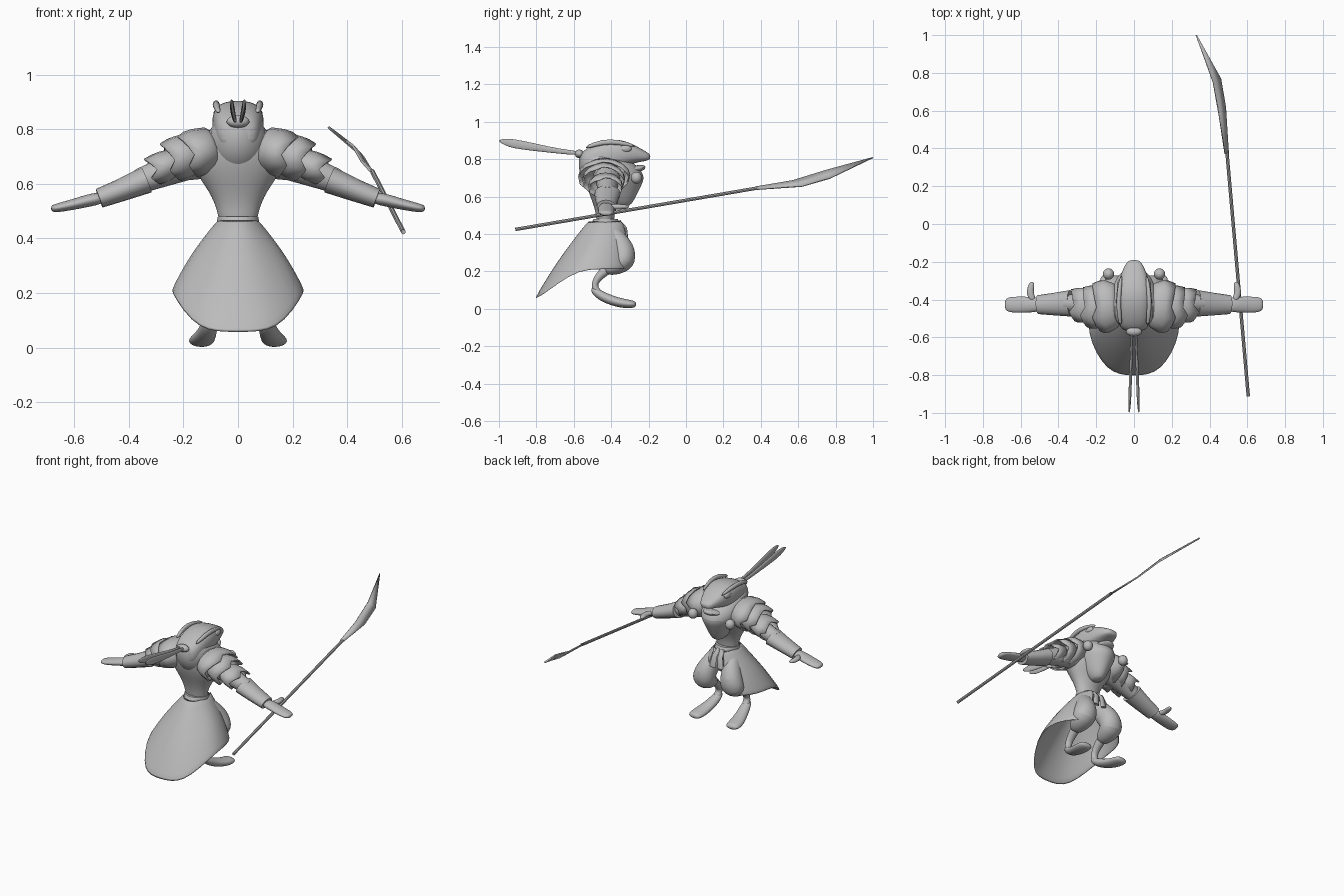
import bpy, bmesh
from math import sin, cos, pi
from mathutils import Vector

default_cube = bpy.data.objects.get("Cube")
if default_cube:
    bpy.data.objects.remove(default_cube)

GREY = (0.5, 0.5, 0.5, 1)
grey = bpy.data.materials.new("plain grey")
grey.use_nodes = True
grey.diffuse_color = GREY
grey.node_tree.nodes["Principled BSDF"].inputs["Base Color"].default_value = GREY

X, Y, Z = Vector((1, 0, 0)), Vector((0, 1, 0)), Vector((0, 0, 1))


def finish(name, bm, mirror=False, smooth=0, thick=0, angle=40):
    """Turn a bmesh into a shaded object with the usual modifiers."""
    bmesh.ops.recalc_face_normals(bm, faces=bm.faces)
    mesh = bpy.data.meshes.new(name)
    bm.to_mesh(mesh)
    bm.free()
    mesh.materials.append(grey)
    obj = bpy.data.objects.new(name, mesh)
    bpy.context.collection.objects.link(obj)
    if mirror:
        obj.modifiers.new("mirror", "MIRROR").merge_threshold = 0.001
    if thick:
        solid = obj.modifiers.new("thickness", "SOLIDIFY")
        solid.thickness = thick
        solid.offset = 0
    if smooth:
        obj.modifiers.new("smooth", "SUBSURF").levels = smooth
        obj.modifiers["smooth"].render_levels = smooth
    bpy.ops.object.select_all(action="DESELECT")
    obj.select_set(True)
    bpy.context.view_layer.objects.active = obj
    bpy.ops.object.shade_smooth_by_angle(angle=angle * pi / 180)
    return obj


def loft(name, sections, up=Z, axis=None, sides=16, caps=True, power=1, points=0, **kw):
    """Skin elliptical sections (centre, side radius, up radius) along a path.
    power below one squares the section; points pulls the last rim into a zigzag."""
    bm = bmesh.new()
    centres = [Vector(s[0]) for s in sections]
    rings = []
    last = len(sections) - 1
    for i, (_, a, b) in enumerate(sections):
        t = axis or (centres[min(i + 1, last)] - centres[max(i - 1, 0)]).normalized()
        side = t.cross(up).normalized()
        over = side.cross(t)
        ring = []
        for k in range(sides):
            c, s = cos(2 * pi * k / sides), sin(2 * pi * k / sides)
            c = abs(c) ** power * (1 if c > 0 else -1)
            s = abs(s) ** power * (1 if s > 0 else -1)
            pull = points * (k % 4 - 2) if i == last else 0
            ring.append(bm.verts.new(centres[i] + side * a * c + over * b * s + t * pull))
        rings.append(ring)
    for low, high in zip(rings, rings[1:]):
        for k in range(sides):
            j = (k + 1) % sides
            bm.faces.new((low[k], low[j], high[j], high[k]))
    if caps:
        bm.faces.new(rings[0])
        bm.faces.new(rings[-1])
    return finish(name, bm, **kw)


def stack(name, rows, **kw):
    """Upright body from rows of (height, half width, back, front)."""
    sections = [((0, (back + front) / 2, z), w, (front - back) / 2) for z, w, back, front in rows]
    return loft(name, sections, up=Y, axis=Z, **kw)


def lengthwise(name, rows, **kw):
    """Level body from rows of (y, half width, bottom, top)."""
    sections = [((0, y, (low + top) / 2), w, (top - low) / 2) for y, w, low, top in rows]
    return loft(name, sections, up=Z, axis=Y, **kw)


def ball(name, centre, size, **kw):
    bm = bmesh.new()
    bmesh.ops.create_uvsphere(bm, u_segments=16, v_segments=10, radius=1)
    for v in bm.verts:
        v.co = Vector(centre) + Vector([p * q for p, q in zip(v.co, size)])
    return finish(name, bm, **kw)


# Torso
stack("torso", [(.44, .07, -.48, -.38), (.5, .075, -.48, -.385), (.57, .105, -.5, -.36),
                (.64, .16, -.53, -.32), (.72, .18, -.55, -.3), (.79, .14, -.54, -.33),
                (.81, .07, -.5, -.4)], smooth=2)

# Cowl wrapped round the neck, with a long bib in front
stack("cowl", [(.835, .07, -.56, -.4), (.81, .1, -.575, -.32), (.76, .125, -.58, -.25),
               (.705, .125, -.565, -.215), (.66, .1, -.53, -.235), (.6, .07, -.46, -.265),
               (.54, .03, -.38, -.3)], smooth=2)

# Head, jaw and eyes
lengthwise("head", [(-.57, .05, .74, .82), (-.54, .082, .72, .855), (-.47, .094, .72, .892),
                    (-.39, .098, .74, .91), (-.32, .088, .765, .897), (-.26, .068, .782, .868),
                    (-.21, .045, .79, .838), (-.19, .025, .8, .825)], power=.75, smooth=2)
lengthwise("lower_jaw", [(-.45, .085, .7, .76), (-.34, .082, .71, .762), (-.26, .06, .725, .768),
                         (-.215, .03, .745, .77)], smooth=2)
ball("eye", (.074, -.325, .855), (.016, .034, .02), mirror=True)
loft("brow_ridge", [((.07, -.54, .86), .01, .01), ((.082, -.45, .893), .013, .015),
                    ((.08, -.36, .892), .012, .014), ((.066, -.27, .868), .008, .008)],
     smooth=1, mirror=True)

# Knot and two long plumes at the back of the head
ball("plume_knot", (0, -.57, .828), (.042, .025, .023))
loft("plume", [((.01, -.56, .83), .007, .012), ((.014, -.68, .842), .007, .013),
               ((.018, -.8, .862), .008, .02), ((.022, -.92, .882), .008, .026),
               ((.024, -.97, .893), .006, .018), ((.026, -1, .898), .003, .004)],
     smooth=1, mirror=True)

# Arms, cuffs, hands and thumbs
loft("upper_arm", [((.1, -.42, .7), .08, .08), ((.2, -.42, .67), .06, .06),
                   ((.36, -.42, .61), .045, .045)], mirror=True)
loft("cuff", [((.335, -.42, .615), .07, .05), ((.42, -.424, .58), .06, .042),
              ((.508, -.427, .547), .05, .036)], mirror=True)
loft("hand", [((.49, -.427, .55), .035, .022), ((.54, -.427, .541), .042, .024),
              ((.6, -.427, .525), .044, .02), ((.66, -.427, .512), .042, .017),
              ((.685, -.427, .508), .028, .012)], smooth=2, mirror=True)
loft("thumb", [((.53, -.41, .545), .016, .015), ((.552, -.37, .545), .02, .015),
               ((.545, -.33, .545), .018, .013), ((.538, -.305, .545), .01, .008)],
     smooth=2, mirror=True)

# Three overlapping layers of shoulder cape, largest nearest the neck
for label, start, end, wide, tall in (("inner", (.07, -.43, .74), (.19, -.44, .7), .135, .085),
                                      ("middle", (.13, -.44, .725), (.25, -.44, .68), .11, .078),
                                      ("outer", (.2, -.43, .69), (.315, -.43, .645), .088, .054)):
    a, b = Vector(start), Vector(end)
    loft("shoulder_cape_" + label,
         [(a, wide * .45, tall * .5), (a.lerp(b, .25), wide * .85, tall * .9),
          (a.lerp(b, .6), wide, tall), (b, wide, tall)],
         caps=False, thick=.008, points=.01, mirror=True)
ball("cape_toggle", (.135, -.265, .7), (.03, .03, .032), mirror=True)

# Sash with hanging ends
stack("sash", [(.445, .072, -.5, -.36), (.46, .078, -.505, -.355), (.48, .074, -.495, -.365)])
loft("sash_end", [((.012, -.36, .465), .012, .016), ((.02, -.325, .43), .01, .018),
                  ((.028, -.315, .36), .008, .022)], up=X, sides=8, mirror=True)

# Open skirt: rows run from the waist to a hem that dips to a tail behind
HEM = [(0, -.805, .055), (.075, -.8, .056), (.14, -.77, .07), (.2, -.69, .13), (.245, -.575, .205),
       (.24, -.46, .21), (.205, -.37, .21), (.14, -.315, .21), (.075, -.305, .215)]
ROWS = 6
bm = bmesh.new()
grid = []
for i, hem in enumerate(HEM):
    phi = i / (len(HEM) - 1) * 2.7
    out = Vector((sin(phi), -cos(phi), 0))
    waist = Vector((.07 * out.x, -.425 + .095 * out.y, .468))
    grid.append([bm.verts.new(waist.lerp(Vector(hem), r / ROWS) + out * .014 * sin(pi * r / ROWS))
                 for r in range(ROWS + 1)])
for left, right in zip(grid, grid[1:]):
    for r in range(ROWS):
        bm.faces.new((left[r], right[r], right[r + 1], left[r + 1]))
finish("skirt", bm, mirror=True, smooth=1, thick=.008, angle=60)

# Baggy trousers, shins and feet
loft("trouser_leg", [((.05, -.43, .43), .05, .04), ((.07, -.375, .37), .06, .055),
                     ((.095, -.335, .3), .075, .07), ((.105, -.33, .255), .07, .075),
                     ((.105, -.38, .225), .05, .062), ((.1, -.44, .205), .028, .035)],
     up=X, smooth=2, mirror=True)
loft("shin", [((.1, -.4, .225), .03, .033), ((.1, -.455, .185), .025, .027),
              ((.1, -.485, .145), .019, .022), ((.102, -.49, .11), .019, .022),
              ((.105, -.46, .075), .022, .026)], up=X, smooth=2, mirror=True)
loft("foot", [((.1, -.505, .11), .012, .018), ((.105, -.475, .082), .025, .032),
              ((.115, -.42, .052), .027, .037), ((.13, -.35, .03), .026, .046),
              ((.136, -.295, .024), .023, .047), ((.138, -.265, .023), .014, .034)],
     up=X, smooth=2, mirror=True)

# Polearm held in the left hand
loft("spear_shaft", [((.605, -.912, .424), .009, .009), ((.492, .38, .645), .009, .009)], sides=8)
bm = bmesh.new()
outline = [(.482, .37, .65), (.452, .57, .684), (.42, .75, .74), (.33, 1, .808),
           (.458, .77, .698), (.484, .62, .655), (.5, .37, .638)]
verts = [bm.verts.new(p) for p in outline]
for k in range(3):
    if k < 2:
        bm.faces.new((verts[k], verts[k + 1], verts[5 - k], verts[6 - k]))
    else:
        bm.faces.new((verts[2], verts[3], verts[4]))
finish("spear_blade", bm, thick=.009, angle=20)
